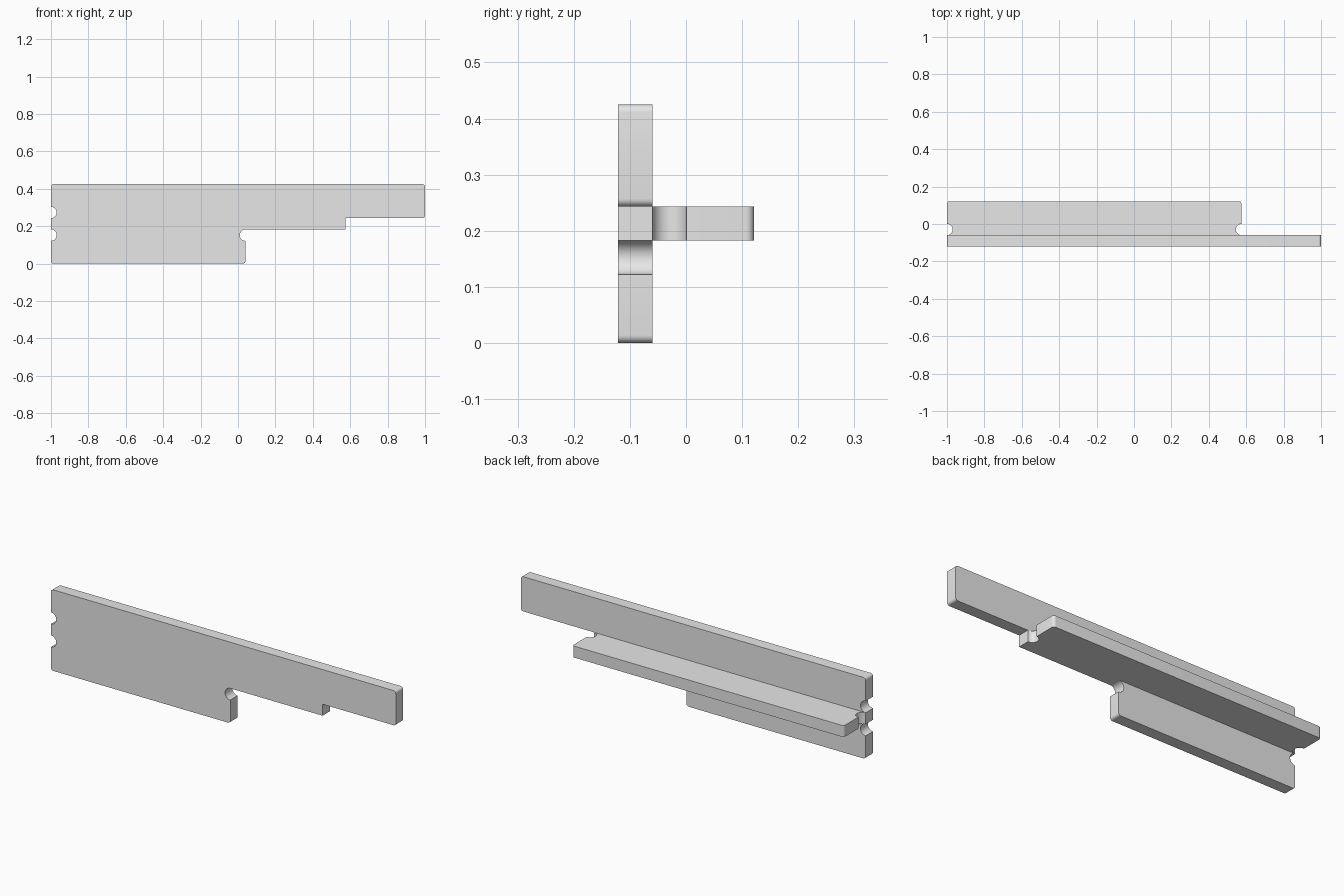
import bpy
import bmesh
from math import sin, cos, pi
from mathutils import Vector

if "Cube" in bpy.data.objects:
    bpy.data.objects.remove(bpy.data.objects["Cube"], do_unlink=True)

T = 0.061          # board thickness
R = T / 2          # relief notch radius
FILLET = 0.014     # rounded corner radius
HEIGHT = 0.425
BACK = 0.121       # rear edge of the shelf
FLANGE_END = 0.575
LOW, HIGH = 0.183, 0.243   # shelf underside and top

grey = bpy.data.materials.new("plain grey")
grey.use_nodes = True
grey.diffuse_color = (0.8, 0.8, 0.8, 1)
grey.node_tree.nodes["Principled BSDF"].inputs["Base Color"].default_value = (0.8, 0.8, 0.8, 1)


def rounded(corner, before, after, radius=FILLET, steps=6):
    """Quarter-round of a square corner, running from one neighbour to the other."""
    c = Vector(corner)
    a = (Vector(before) - c).normalized() * radius
    b = (Vector(after) - c).normalized() * radius
    return [tuple(c + a * (1 - sin(t)) + b * (1 - cos(t)))
            for t in (i * pi / 2 / steps for i in range(steps + 1))]


def notch(x, v, side, steps=14):
    """Half-round bite in a vertical edge; side +1 is a right edge, -1 a left edge."""
    return [(x - side * R * sin(t), v - side * R * cos(t))
            for t in (i * pi / steps for i in range(steps + 1))]


def outline(items):
    """Join plain points, ('round', point) corners and ready-made notch lists."""
    def end(item, last):
        if isinstance(item, list):
            return item[-1 if last else 0]
        return item[1] if item[0] == "round" else item
    pts = []
    for i, item in enumerate(items):
        if isinstance(item, list):
            pts += item
        elif item[0] == "round":
            pts += rounded(item[1], end(items[i - 1], True),
                           end(items[(i + 1) % len(items)], False))
        else:
            pts.append(item)
    return [p for i, p in enumerate(pts)
            if (Vector(p) - Vector(pts[i - 1])).length > 1e-5]


def board(name, profile, place, direction):
    """Extrude a flat profile into a board."""
    bm = bmesh.new()
    face = bm.faces.new([bm.verts.new(place(u, v)) for u, v in profile])
    result = bmesh.ops.extrude_face_region(bm, geom=[face], use_keep_orig=True)
    moved = [e for e in result["geom"] if isinstance(e, bmesh.types.BMVert)]
    bmesh.ops.translate(bm, verts=moved, vec=direction)
    bmesh.ops.recalc_face_normals(bm, faces=bm.faces)
    mesh = bpy.data.meshes.new(name)
    bm.to_mesh(mesh)
    bm.free()
    mesh.materials.append(grey)
    obj = bpy.data.objects.new(name, mesh)
    bpy.context.collection.objects.link(obj)
    bpy.ops.object.select_all(action="DESELECT")
    obj.select_set(True)
    bpy.context.view_layer.objects.active = obj
    bpy.ops.object.shade_smooth_by_angle(angle=pi / 6)
    return obj


# Upright stepped board with relief notches above and below the shelf
LEG_END = 0.04
upright = outline([
    ("round", (-1, 0)),
    ("round", (LEG_END, 0)),
    notch(LEG_END, LOW - R, 1),
    (FLANGE_END, LOW),
    (FLANGE_END, HIGH),
    ("round", (1, HIGH)),
    ("round", (1, HEIGHT)),
    ("round", (-1, HEIGHT)),
    notch(-1, HIGH + R, -1),
    notch(-1, LOW - R, -1),
])
board("upright_board", upright, lambda u, v: (u, -BACK, v), (0, T, 0))

# Horizontal shelf behind it, notched at both inner ends
joint = T - BACK
shelf = outline([
    (-1, joint),
    (FLANGE_END, joint),
    notch(FLANGE_END, joint + R, 1),
    ("round", (FLANGE_END, BACK)),
    ("round", (-1, BACK)),
    notch(-1, joint + R, -1),
])
board("rear_shelf", shelf, lambda u, v: (u, v, LOW), (0, 0, HIGH - LOW))
